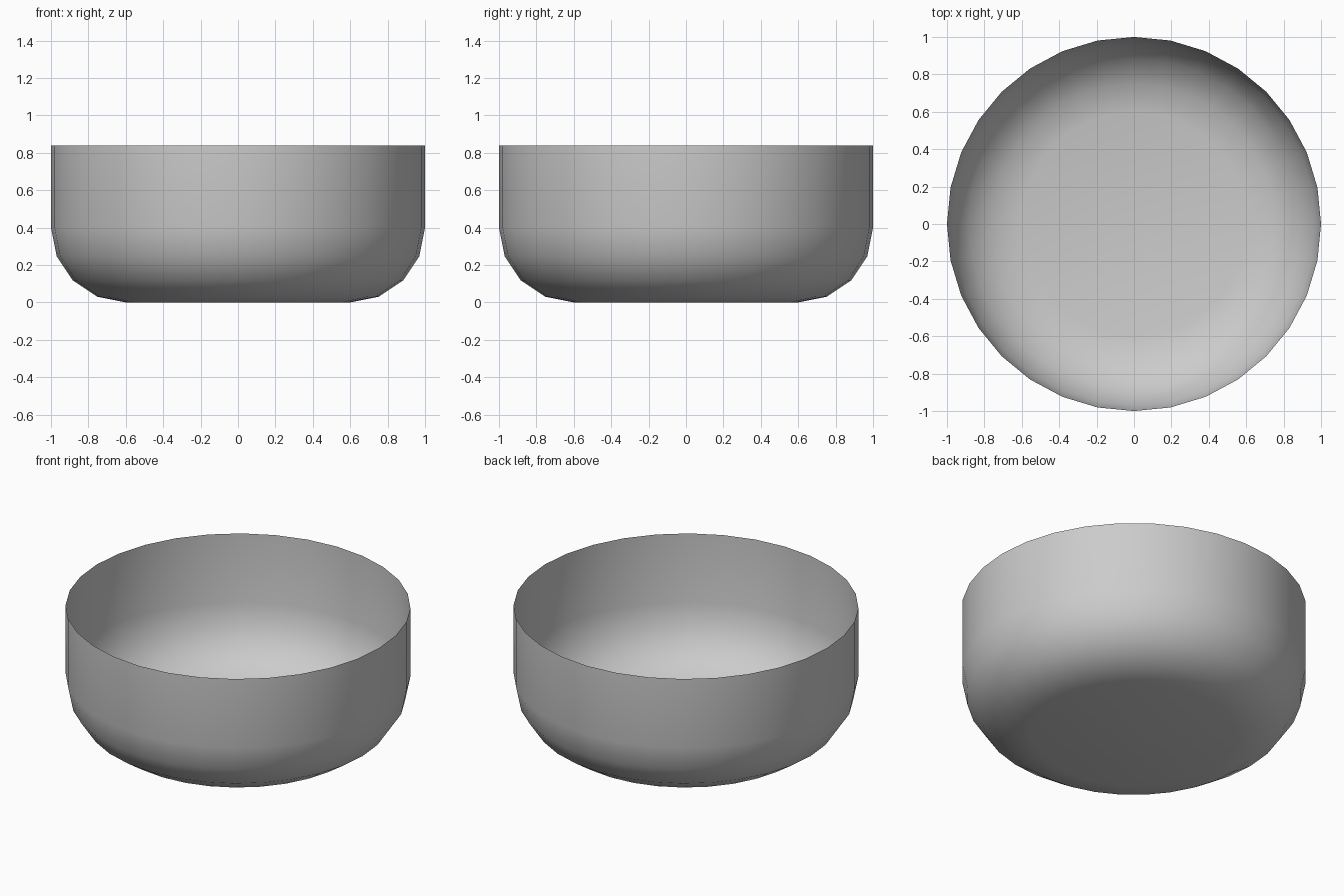
import bpy, bmesh
from math import sin, cos, pi

if "Cube" in bpy.data.objects:
    bpy.data.objects.remove(bpy.data.objects["Cube"])

SIDES = 32
RADIUS, HEIGHT, FILLET, STEPS = 1.0, 0.84, 0.4, 4

# Profile: rounded bottom corner, then straight wall to the open rim
profile = []
for i in range(STEPS + 1):
    a = i / STEPS * pi / 2
    profile.append((RADIUS - FILLET + FILLET * sin(a), FILLET * (1 - cos(a))))
profile.append((RADIUS, HEIGHT))

# Open thin-walled bowl: stacked rings joined by quads, closed by a flat floor
bm = bmesh.new()
rings = [[bm.verts.new((r * cos(2 * pi * k / SIDES), r * sin(2 * pi * k / SIDES), z))
          for k in range(SIDES)] for r, z in profile]
for low, high in zip(rings, rings[1:]):
    for k in range(SIDES):
        n = (k + 1) % SIDES
        bm.faces.new((low[k], low[n], high[n], high[k]))
bm.faces.new(rings[0][::-1])
for f in bm.faces:
    f.smooth = True

mesh = bpy.data.meshes.new("bowl")
bm.to_mesh(mesh)
bm.free()
bowl = bpy.data.objects.new("bowl", mesh)
bpy.context.collection.objects.link(bowl)
